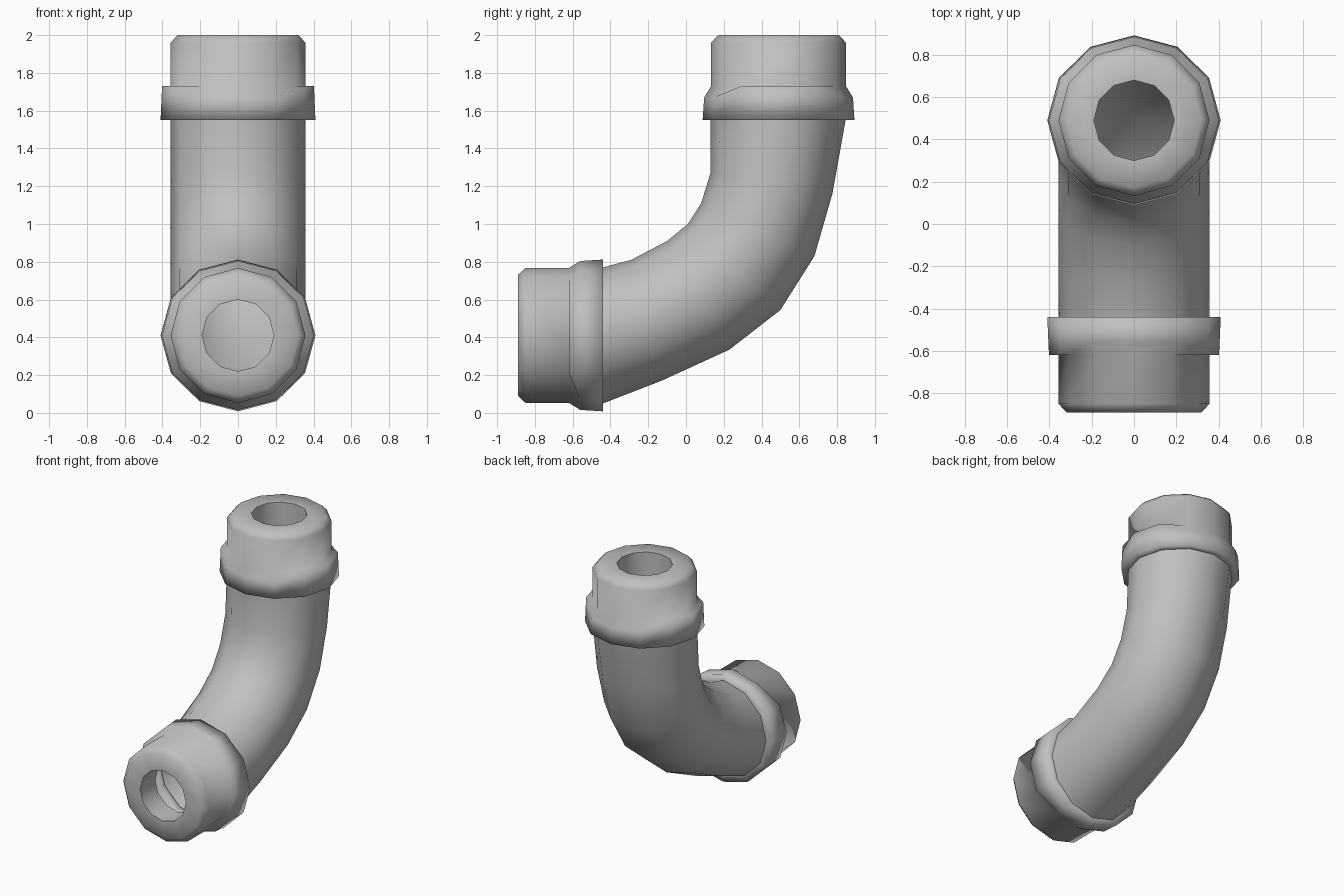
import bpy, bmesh, math
from mathutils import Matrix, Vector

cube = bpy.data.objects.get("Cube")
if cube:
    bpy.data.objects.remove(cube, do_unlink=True)

SIDES = 12
RADIUS = 0.357
ANGLES = [2 * math.pi * i / SIDES for i in range(SIDES)]

metal = bpy.data.materials.new("pipe grey")
metal.use_nodes = True
GREY = (0.53, 0.53, 0.53, 1)
metal.diffuse_color = GREY
metal.node_tree.nodes["Principled BSDF"].inputs["Base Color"].default_value = GREY


def loft(name, rings, matrix=Matrix()):
    """Skin a list of point rings into one smooth-shaded object."""
    bm = bmesh.new()
    loops = [[bm.verts.new(p) for p in ring] for ring in rings]
    for a, b in zip(loops, loops[1:]):
        for i in range(SIDES):
            j = (i + 1) % SIDES
            bm.faces.new((a[i], a[j], b[j], b[i]))
    mesh = bpy.data.meshes.new(name)
    bm.to_mesh(mesh)
    bm.free()
    mesh.materials.append(metal)
    mesh.shade_smooth()
    obj = bpy.data.objects.new(name, mesh)
    bpy.context.collection.objects.link(obj)
    obj.matrix_world = matrix


def ring(radius, z, depth=1.0, slope=0.0):
    """Ring around the axis; slope lowers the points away from the x sides."""
    return [(radius * math.cos(a), radius * depth * math.sin(a),
             z - (slope if abs(math.sin(a)) > 0.6 else 0)) for a in ANGLES]


# End fitting: collar, sleeve and chamfered rim, mouth at local z = 0
fitting = [
    ring(RADIUS - 0.01, -0.45),
    ring(0.41, -0.45, depth=0.98),
    ring(0.402, -0.27, depth=0.98, slope=0.06),
    ring(RADIUS, -0.27),
    ring(RADIUS, -0.04),
    ring(0.32, 0),
    ring(0.19, 0),
]
bore = [ring(0.19, 0), ring(0.19, -0.18)]

ends = {
    "top": Matrix.Translation((0, 0.49, 2)),
    "front": Matrix.Translation((0, -0.89, 0.41)) @ Matrix.Rotation(math.pi / 2, 4, "X"),
}
for end, matrix in ends.items():
    loft(end + "_fitting", fitting, matrix)
    loft(end + "_bore", bore, matrix)

# Bent pipe: inner and outer (y, z) points of each cross-section
sections = [
    ((-0.44, 0.77), (-0.44, 0.05)),
    ((-0.29, 0.81), (-0.13, 0.17)),
    ((-0.10, 0.91), (0.23, 0.335)),
    ((0.01, 1.00), (0.50, 0.545)),
    ((0.08, 1.11), (0.68, 0.83)),
    ((0.13, 1.27), (0.775, 1.16)),
    ((0.13, 1.55), (0.845, 1.55)),
]
side = Vector((-RADIUS, 0, 0))
pipe = []
for inner, outer in sections:
    p, q = Vector((0, *inner)), Vector((0, *outer))
    centre, half = (p + q) / 2, (p - q) / 2
    pipe.append([centre + side * math.cos(a) + half * math.sin(a) for a in ANGLES])
loft("bent_pipe", pipe)
